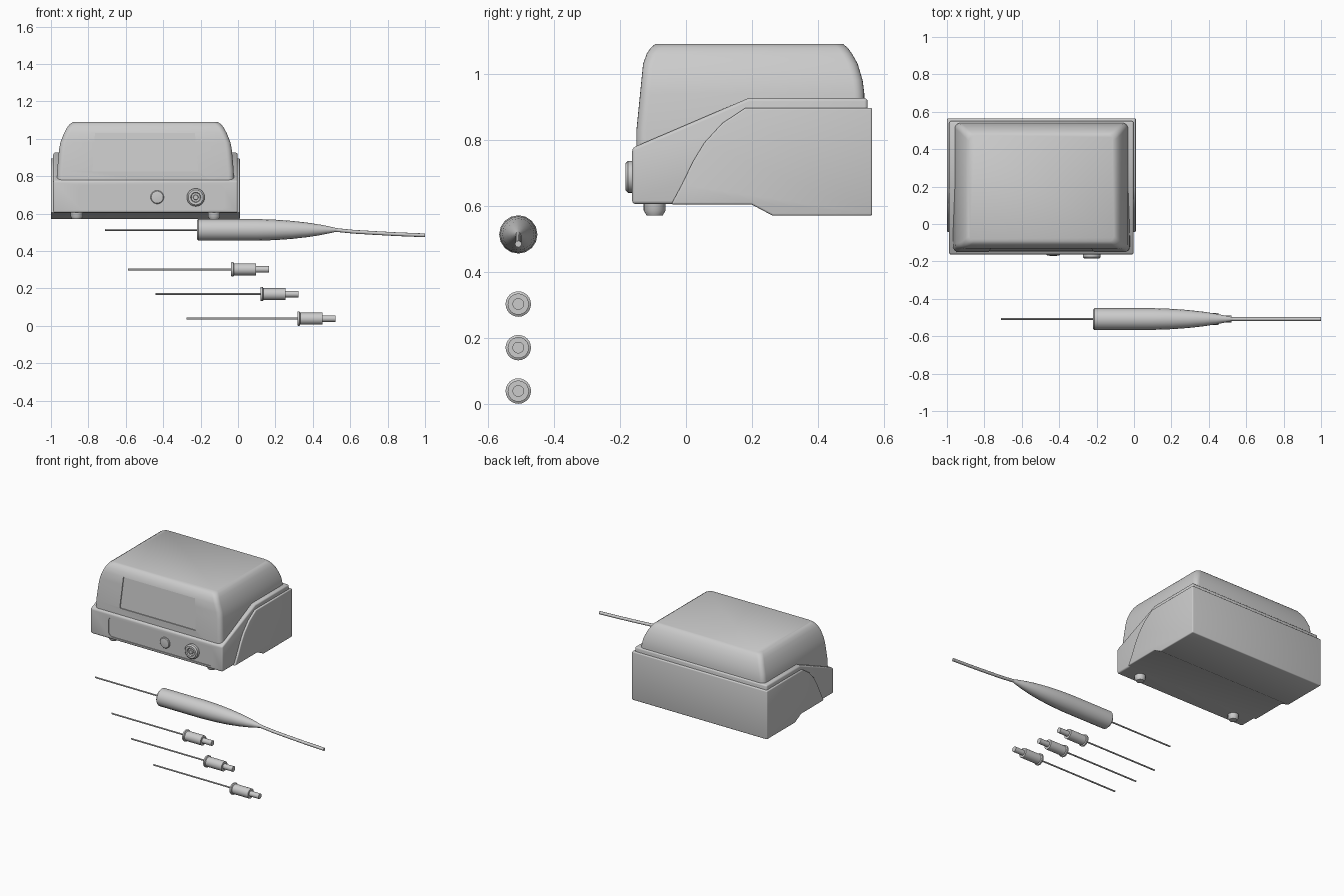
import bpy, bmesh, math
from mathutils import Vector

if "Cube" in bpy.data.objects:
    bpy.data.objects.remove(bpy.data.objects["Cube"])


def finish(name, bm, bevel=0, angle=35, segments=3, cutters=()):
    """Turn a bmesh into a named, smoothed object, with optional cuts and bevel."""
    bmesh.ops.recalc_face_normals(bm, faces=bm.faces)
    me = bpy.data.meshes.new(name)
    bm.to_mesh(me)
    bm.free()
    ob = bpy.data.objects.new(name, me)
    bpy.context.collection.objects.link(ob)
    bpy.ops.object.select_all(action='DESELECT')
    ob.select_set(True)
    bpy.context.view_layer.objects.active = ob
    if bevel:
        m = ob.modifiers.new("bevel", 'BEVEL')
        m.width, m.segments = bevel, segments
        m.limit_method, m.angle_limit = 'ANGLE', math.radians(40)
        bpy.ops.object.modifier_apply(modifier=m.name)
    for c in cutters:
        m = ob.modifiers.new("cut", 'BOOLEAN')
        m.operation, m.object, m.solver = 'DIFFERENCE', c, 'EXACT'
        bpy.ops.object.modifier_apply(modifier=m.name)
        bpy.data.objects.remove(c)
    bpy.ops.object.shade_smooth_by_angle(angle=math.radians(angle))
    return ob


def loft(rings, caps=True):
    """Skin a list of equally long point rings."""
    bm = bmesh.new()
    vs = [[bm.verts.new(p) for p in r] for r in rings]
    n = len(vs[0])
    for a, b in zip(vs, vs[1:]):
        for i in range(n):
            bm.faces.new((a[i], a[(i + 1) % n], b[(i + 1) % n], b[i]))
    if caps:
        bm.faces.new(vs[0])
        bm.faces.new(vs[-1])
    return bm


def rounded_rect(x0, x1, y0, y1, r, seg=5):
    pts = []
    for cx, cy, a0 in ((x1 - r, y1 - r, 0), (x0 + r, y1 - r, 90),
                       (x0 + r, y0 + r, 180), (x1 - r, y0 + r, 270)):
        for i in range(seg + 1):
            a = math.radians(a0 + 90 * i / seg)
            pts.append((cx + r * math.cos(a), cy + r * math.sin(a)))
    return pts


def slab(name, profile, x0, x1, **kw):
    """Extrude a (y, z) side profile along x."""
    return finish(name, loft([[(x, y, z) for y, z in profile] for x in (x0, x1)]), **kw)


def lathe(name, origin, axis, profile, sides=24):
    """Turn (distance, radius) pairs around an axis through origin."""
    axis, o = Vector(axis).normalized(), Vector(origin)
    u = axis.orthogonal().normalized()
    v = axis.cross(u)
    rings = []
    for t, r in profile:
        rings.append([o + axis * t + r * (math.cos(2 * math.pi * i / sides) * u
                      + math.sin(2 * math.pi * i / sides) * v) for i in range(sides)])
    return finish(name, loft(rings))


def front_cutter(name, outline, y_bottom, y_top, depth=0.006):
    """Shallow pocket cutter for a front face; y follows the face between two heights."""
    zs = [p[1] for p in outline]
    z0, z1 = min(zs), max(zs)
    face = [(x, y_bottom + (y_top - y_bottom) * (z - z0) / (z1 - z0), z) for x, z in outline]
    ob = finish(name, loft([[(x, y + d, z) for x, y, z in face] for d in (-0.05, depth)]))
    ob.hide_render = True
    return ob


# Upper cover with sunken screen
levels = [(0.70, -0.97, -0.02, -0.150, 0.540),
          (0.83, -0.967, -0.023, -0.150, 0.540),
          (0.94, -0.957, -0.033, -0.139, 0.540),
          (0.98, -0.950, -0.040, -0.135, 0.535),
          (1.03, -0.930, -0.060, -0.130, 0.520),
          (1.06, -0.914, -0.076, -0.119, 0.503),
          (1.078, -0.900, -0.090, -0.107, 0.490),
          (1.09, -0.882, -0.108, -0.093, 0.475)]
rings = [[(x, y, l[0]) for x, y in rounded_rect(*l[1:], 0.03)] for l in levels]
screen = front_cutter("screen_cutter", [(-0.778, 0.825), (-0.212, 0.825),
                                        (-0.23, 1.03), (-0.765, 1.03)], -0.150, -0.130)
finish("upper_cover", loft(rings), angle=40, cutters=[screen])

# Main body with wedge front and sunken control panel
panel = front_cutter("panel_cutter", rounded_rect(-0.853, -0.072, 0.622, 0.753, 0.03),
                     -0.163, -0.163, 0.005)
slab("main_body", [(-0.163, 0.605), (-0.163, 0.775), (0.19, 0.926), (0.55, 0.926),
                   (0.55, 0.605)], -0.988, -0.002, bevel=0.01, cutters=[panel])

# Outer rear shell with curved front edge
slab("rear_shell", [(-0.045, 0.604), (-0.012, 0.665), (0.02, 0.732), (0.055, 0.79),
                    (0.11, 0.85), (0.18, 0.896), (0.564, 0.896), (0.564, 0.57),
                    (0.262, 0.57), (0.198, 0.604)], -1.0, 0.01, bevel=0.006)

# Front feet
for i, x in enumerate((-0.862, -0.128)):
    lathe(f"front_foot_{i + 1}", (x, -0.095, 0.615), (0, 0, -1),
          [(0, 0.033), (0.03, 0.033), (0.045, 0.024)])

# Push button and output socket
lathe("push_button", (-0.432, -0.15, 0.688), (0, -1, 0),
      [(0, 0.036), (0.014, 0.036), (0.018, 0.032), (0.02, 0.018)])
lathe("output_socket", (-0.226, -0.15, 0.687), (0, -1, 0),
      [(0, 0.048), (0.026, 0.048), (0.034, 0.040), (0.034, 0.027),
       (0.024, 0.024), (0.024, 0.014), (0.032, 0.012)], 32)

# Handpiece, its needle and its cable
Y = -0.508
lathe("handpiece", (0, Y, 0.513), (1, 0, 0),
      [(-0.22, 0.050), (-0.212, 0.058), (0.10, 0.058), (0.2, 0.0545), (0.29, 0.048),
       (0.37, 0.039), (0.44, 0.028), (0.49, 0.018), (0.53, 0.009)], 16)
lathe("handpiece_needle", (0, Y, 0.513), (1, 0, 0), [(-0.71, 0.005), (-0.2, 0.005)], 12)
path = [(0.50, 0.515), (0.54, 0.511), (0.62, 0.503), (0.72, 0.497), (0.85, 0.490), (1.0, 0.484)]
finish("cable", loft([[(x, Y + 0.01 * math.cos(a * math.pi / 6), z + 0.01 * math.sin(a * math.pi / 6))
                       for a in range(12)] for x, z in path]))

# Spare needle electrodes
for i, (tip, hub, z) in enumerate(((-0.587, -0.037, 0.302), (-0.441, 0.12, 0.17),
                                   (-0.275, 0.317, 0.0385))):
    lathe(f"electrode_hub_{i + 1}", (hub, Y, z), (1, 0, 0),
          [(0, 0.036), (0.004, 0.0385), (0.012, 0.0385), (0.016, 0.032), (0.134, 0.032),
           (0.134, 0.0175), (0.203, 0.0175)])
    lathe(f"electrode_needle_{i + 1}", (tip, Y, z), (1, 0, 0),
          [(0, 0.005), (hub - tip + 0.01, 0.005)], 12)
